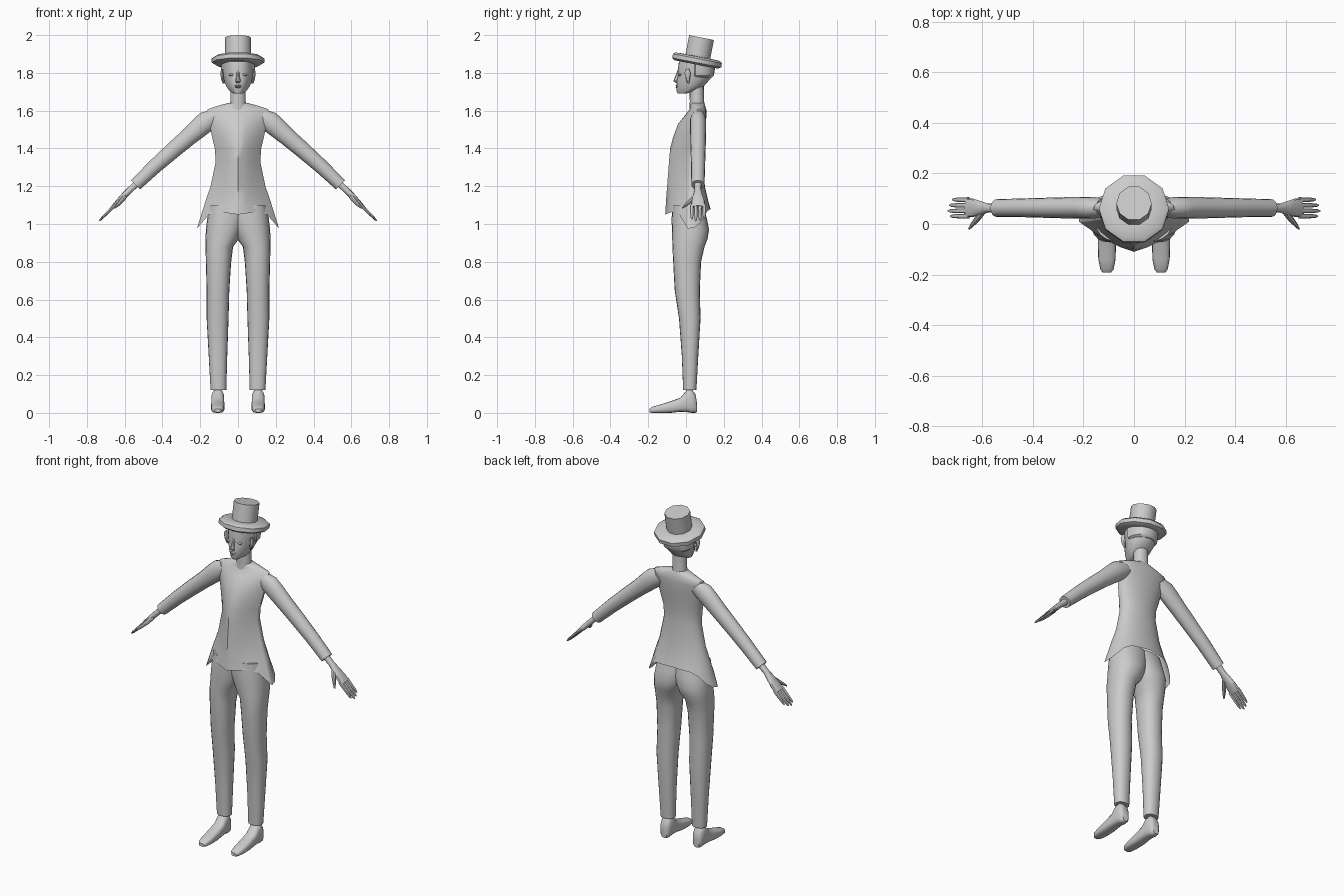
import bpy, bmesh, math
from mathutils import Vector

grey = bpy.data.materials.new("light_grey")
grey.diffuse_color = (0.6, 0.6, 0.6, 1)
X, Y, Z = Vector((1, 0, 0)), Vector((0, 1, 0)), Vector((0, 0, 1))
UP_OUT = Vector((0.7071, 0, 0.7071))   # across the slanted arm


def bridge(name, rings, mirror=False, caps=(True, True), angle=40):
    """Skin a list of equal-length rings."""
    bm = bmesh.new()
    vs = [[bm.verts.new(p) for p in r] for r in rings]
    n = len(rings[0])
    for a, b in zip(vs, vs[1:]):
        for i in range(n):
            j = (i + 1) % n
            bm.faces.new((a[i], a[j], b[j], b[i]))
    for cap, r in zip(caps, (vs[0], vs[-1])):
        if cap:
            bm.faces.new(r)
    bmesh.ops.recalc_face_normals(bm, faces=bm.faces)
    me = bpy.data.meshes.new(name)
    bm.to_mesh(me)
    bm.free()
    me.materials.append(grey)
    ob = bpy.data.objects.new(name, me)
    bpy.context.collection.objects.link(ob)
    bpy.ops.object.select_all(action='DESELECT')
    ob.select_set(True)
    bpy.context.view_layer.objects.active = ob
    bpy.ops.object.shade_smooth_by_angle(angle=math.radians(angle))
    if mirror:
        m = ob.modifiers.new("mirror", 'MIRROR')
        m.use_mirror_merge = False
    return ob


def power(v, e):
    return math.copysign(abs(v) ** e, v)


def oval(c, ru, rv, u, v, n=16, p=2.0):
    """Superellipse ring around a centre."""
    out = []
    for i in range(n):
        t = math.tau * i / n
        out.append(Vector(c) + u * ru * power(math.cos(t), 2 / p)
                   + v * rv * power(math.sin(t), 2 / p))
    return out


def body_ring(z, w, yf, yb, ym, p, n=24):
    """Level ring with a tapered front and a broad back."""
    out = []
    for i in range(n):
        t = math.tau * i / n
        c, s = math.cos(t), math.sin(t)
        y = ym + (yb - ym) * s ** 0.8 if s > 1e-6 else ym + (yf - ym) * (1 - abs(c) ** p)
        out.append(Vector((w * c, y, z)))
    return out


def tube(name, secs, u, v, n=16, p=2.0, **kw):
    return bridge(name, [oval(c, a, b, u, v, n, p) for c, a, b in secs], **kw)


# jacket: pointed tails at the sides, ridge down the front
hem = body_ring(1.07, 0.218, -0.11, 0.13, 0.01, 1.35)
for q in hem:
    ax = abs(q.x)
    mid = 1.05 if q.y < 0.01 else 1.08
    q.z = mid + (1.07 - mid) * min(1, ax / 0.137) - max(0, ax - 0.137) / 0.081 * 0.095
jacket = [hem] + [body_ring(*s) for s in (
    (1.12, 0.172, -0.106, 0.118, 0.015, 1.35),
    (1.20, 0.145, -0.100, 0.100, 0.02, 1.35),
    (1.33, 0.118, -0.090, 0.090, 0.02, 1.4),
    (1.40, 0.123, -0.084, 0.090, 0.02, 1.4),
    (1.46, 0.137, -0.068, 0.097, 0.03, 1.5),
    (1.53, 0.152, -0.042, 0.104, 0.04, 1.7),
    (1.58, 0.165, -0.002, 0.109, 0.05, 2.0),
    (1.608, 0.160, 0.020, 0.107, 0.06, 2.0),
    (1.625, 0.110, 0.024, 0.102, 0.06, 2.0),
    (1.640, 0.055, 0.022, 0.097, 0.06, 2.0))]
bridge("jacket", jacket, caps=(False, True), angle=50)

# sleeves
tube("sleeve", [
    ((0.120, 0.064, 1.570), 0.045, 0.036),
    ((0.160, 0.064, 1.548), 0.056, 0.043),
    ((0.200, 0.064, 1.515), 0.054, 0.043),
    ((0.265, 0.064, 1.458), 0.047, 0.042),
    ((0.335, 0.064, 1.398), 0.044, 0.040),
    ((0.440, 0.064, 1.305), 0.039, 0.037),
    ((0.543, 0.063, 1.207), 0.034, 0.035)], UP_OUT, Y, mirror=True)

# hands
tube("palm", [
    ((0.535, 0.063, 1.215), 0.018, 0.019),
    ((0.575, 0.063, 1.178), 0.016, 0.017),
    ((0.605, 0.063, 1.148), 0.016, 0.027),
    ((0.635, 0.064, 1.117), 0.014, 0.036),
    ((0.662, 0.064, 1.090), 0.010, 0.038)], UP_OUT, Y, 12, 2.4, mirror=True)
for k, (y, tip) in enumerate(((0.096, 0.718), (0.074, 0.730), (0.052, 0.735), (0.031, 0.726))):
    pts = []
    for f, r in ((0, 0.010), (0.5, 0.009), (0.88, 0.007), (1, 0.003)):
        x = 0.652 + (tip - 0.652) * f
        pts.append(((x, y, 1.751 - x), r * 0.85, r))
    tube(f"finger_{k + 1}", pts, UP_OUT, Y, 8, mirror=True)
thumb_side = Vector((0.6, 0.55, -0.58))
tube("thumb", [
    ((0.598, 0.048, 1.147), 0.013, 0.012),
    ((0.618, 0.022, 1.122), 0.012, 0.012),
    ((0.636, 0.000, 1.102), 0.009, 0.009),
    ((0.652, -0.020, 1.085), 0.004, 0.004)], UP_OUT, thumb_side, 8, mirror=True)

# trouser legs, overlapping at the hips
legs = []
for z, x0, x1, yf, yb in (
        (0.12, 0.062, 0.145, -0.015, 0.055), (0.30, 0.057, 0.155, -0.022, 0.065),
        (0.50, 0.050, 0.166, -0.037, 0.077), (0.65, 0.046, 0.166, -0.060, 0.073),
        (0.80, 0.036, 0.170, -0.068, 0.080), (0.88, 0.026, 0.172, -0.072, 0.098),
        (0.92, -0.004, 0.172, -0.073, 0.114), (0.97, -0.025, 0.170, -0.075, 0.122),
        (1.03, -0.045, 0.163, -0.076, 0.110), (1.10, -0.060, 0.152, -0.072, 0.092)):
    legs.append((((x0 + x1) / 2, (yf + yb) / 2, z), (x1 - x0) / 2, (yb - yf) / 2))
tube("trouser_leg", legs, X, Y, 20, 2.25, mirror=True, angle=50)

# shoes
shoe = []
for y, w, bottom, top in (
        (0.057, 0.018, 0.004, 0.060), (0.050, 0.027, 0.0, 0.100),
        (0.030, 0.033, 0.0, 0.125), (0.005, 0.034, 0.004, 0.122),
        (-0.030, 0.035, 0.006, 0.080), (-0.080, 0.036, 0.0, 0.062),
        (-0.140, 0.034, 0.0, 0.043), (-0.180, 0.026, 0.0, 0.032),
        (-0.192, 0.016, 0.003, 0.022)):
    shoe.append(((0.107, y, (bottom + top) / 2), w, (top - bottom) / 2))
tube("shoe", shoe, X, Z, 16, 3.0, mirror=True)

# neck and head
tube("neck", [((0, 0.060, 1.60), 0.050, 0.042), ((0, 0.058, 1.65), 0.041, 0.038),
              ((0, 0.056, 1.75), 0.041, 0.038)], X, Y)
bridge("head", [body_ring(*s) for s in (
    (1.690, 0.022, -0.044, 0.000, -0.02, 2.4),
    (1.702, 0.043, -0.049, 0.040, 0.01, 2.4),
    (1.730, 0.063, -0.050, 0.095, 0.03, 2.6),
    (1.770, 0.077, -0.047, 0.130, 0.04, 2.8),
    (1.790, 0.081, -0.042, 0.140, 0.04, 2.8),
    (1.815, 0.083, -0.044, 0.146, 0.04, 2.8),
    (1.860, 0.083, -0.037, 0.143, 0.04, 2.8))])

# hair at the back, under the hat
bridge("hair", [body_ring(*s) for s in (
    (1.775, 0.074, 0.030, 0.136, 0.05, 2.5),
    (1.785, 0.086, 0.010, 0.147, 0.05, 2.5),
    (1.820, 0.089, 0.010, 0.153, 0.05, 2.5),
    (1.850, 0.088, 0.010, 0.151, 0.05, 2.5))])

# face details
tube("nose", [((0, -0.036, 1.812), 0.007, 0.009), ((0, -0.047, 1.780), 0.009, 0.011),
              ((0, -0.054, 1.757), 0.014, 0.013), ((0, -0.045, 1.747), 0.010, 0.008)], X, Y, 8)
for part, z, w, y in (("upper_lip", 1.732, 0.020, -0.047), ("lower_lip", 1.724, 0.016, -0.046)):
    tube(part, [((0, y, z - 0.005), w * 0.5, 0.004), ((0, y, z), w, 0.009),
                ((0, y, z + 0.005), w * 0.5, 0.004)], X, Y, 10)
tube("eyelid", [((0.033, -0.031, 1.783), 0.009, 0.004), ((0.033, -0.031, 1.790), 0.016, 0.010),
                ((0.033, -0.031, 1.797), 0.009, 0.004)], X, Y, 10, mirror=True)
tube("ear", [((0.076, 0.012, 1.745), 0.006, 0.004), ((0.082, 0.010, 1.770), 0.008, 0.012),
             ((0.086, 0.008, 1.800), 0.008, 0.016), ((0.084, 0.008, 1.820), 0.005, 0.010)],
     X, Y, 8, mirror=True)

# ten-sided hat, tipped back
profile = ((0.08, -0.022), (0.122, -0.022), (0.139, -0.012), (0.139, 0.010),
           (0.125, 0.020), (0.070, 0.022), (0.070, 0.123))
hat = bridge("hat", [oval((0, 0, z), r, r, X, Y, 10) for r, z in profile])
hat.rotation_euler.x = -0.19
hat.location = (0, 0.059, 1.866)
